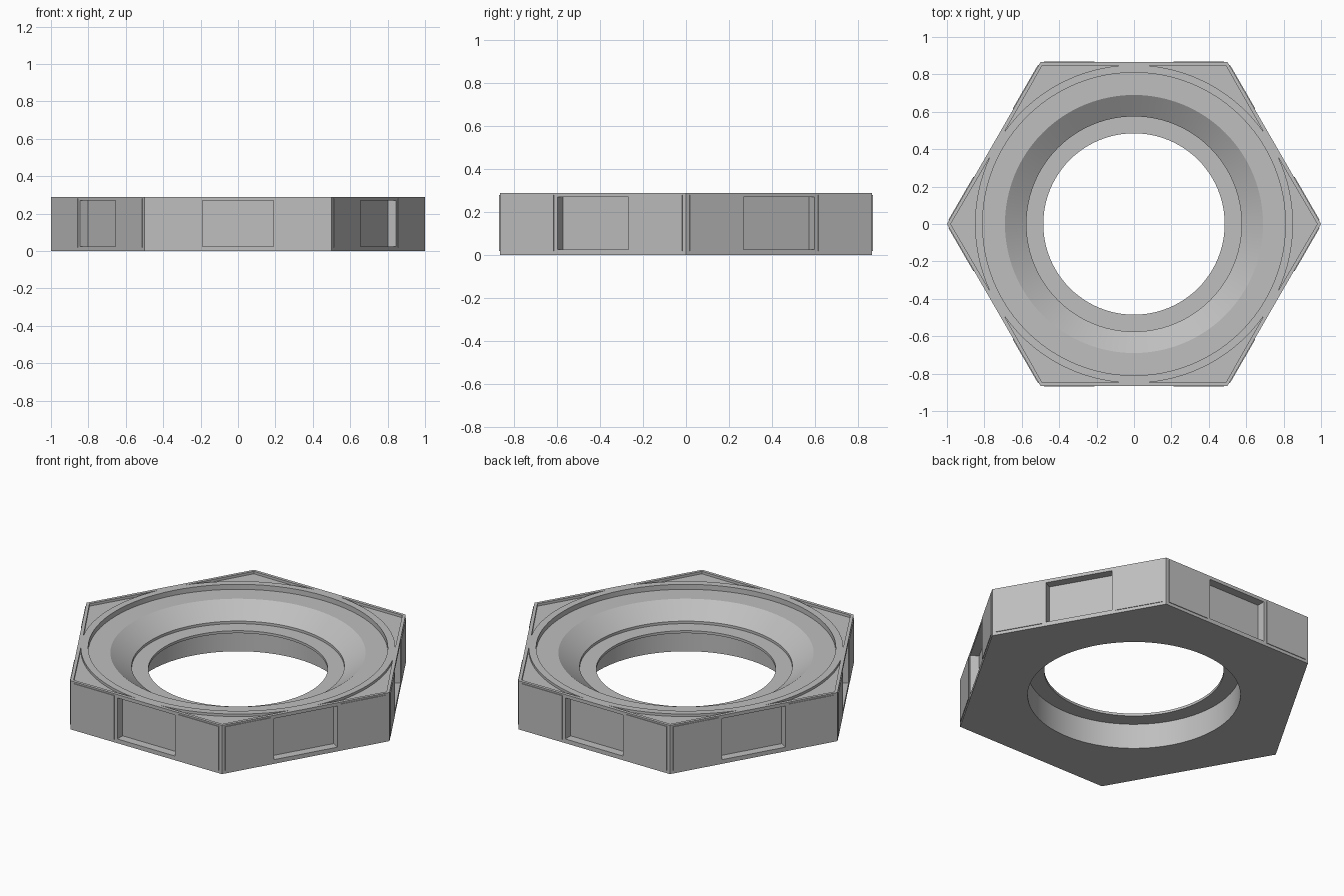
import bpy, bmesh, math
from mathutils import Matrix, Vector

if "Cube" in bpy.data.objects:
    bpy.data.objects.remove(bpy.data.objects["Cube"])

H = 0.29                      # overall height
APO = math.sqrt(3) / 2        # centre to side face
SEG = 96

grey = bpy.data.materials.new("steel grey")
grey.diffuse_color = (0.52, 0.52, 0.52, 1)
grey.use_nodes = True
grey.node_tree.nodes["Principled BSDF"].inputs["Base Color"].default_value = grey.diffuse_color


def finish(bm, name):
    bmesh.ops.recalc_face_normals(bm, faces=bm.faces[:])
    me = bpy.data.meshes.new(name)
    bm.to_mesh(me)
    bm.free()
    me.materials.append(grey)
    ob = bpy.data.objects.new(name, me)
    bpy.context.collection.objects.link(ob)
    return ob


def add_prism(bm, pts, z0, z1):
    """Upright prism over a flat outline."""
    low = [bm.verts.new((x, y, z0)) for x, y in pts]
    top = [bm.verts.new((x, y, z1)) for x, y in pts]
    n = len(pts)
    bm.faces.new(low[::-1])
    bm.faces.new(top)
    for i in range(n):
        j = (i + 1) % n
        bm.faces.new((low[i], low[j], top[j], top[i]))


def polar(r, deg):
    a = math.radians(deg)
    return (r * math.cos(a), r * math.sin(a))


def add_side_box(bm, side, s0, s1, d0, d1, z0, z1):
    """Box on one hex side: s runs along the side, d outward from the centre."""
    a = math.radians(30 + 60 * side)
    out = Vector((math.cos(a), math.sin(a)))
    along = Vector((-out.y, out.x))
    pts = [out * d + along * s for d, s in ((d0, s0), (d1, s0), (d1, s1), (d0, s1))]
    add_prism(bm, [tuple(p) for p in pts], z0, z1)


# Hexagonal body
bm = bmesh.new()
add_prism(bm, [polar(1, 60 * k) for k in range(6)], 0, H)
body = finish(bm, "hex_nut_body")

# Turned bore: top recess, cone, thin inner lip, lower counterbore
profile = [(0, -0.1), (0.575, -0.1), (0.575, 0.15), (0.485, 0.15), (0.485, 0.165),
           (0.575, 0.165), (0.575, 0.18), (0.69, 0.26), (0.81, 0.26), (0.81, 0.4), (0, 0.4)]
bm = bmesh.new()
vs = [bm.verts.new((r, 0, z)) for r, z in profile]
edges = [bm.edges.new(p) for p in zip(vs, vs[1:])]
bmesh.ops.spin(bm, geom=vs + edges, cent=(0, 0, 0), axis=(0, 0, 1),
               angle=math.tau, steps=SEG, use_duplicate=False)
bmesh.ops.remove_doubles(bm, verts=bm.verts[:], dist=1e-4)
bore = finish(bm, "bore_cutter")

# Shallow pockets in the top corners and square pockets in the sides
bm = bmesh.new()
for k in range(6):
    arc = [polar(0.85, 60 * k + 24.5 - 49 * i / 16) for i in range(17)]
    add_prism(bm, [polar(0.98, 60 * k)] + arc, H - 0.015, 0.4)
    add_side_box(bm, k, -0.19, 0.19, APO - 0.05, APO + 0.1, 0.025, 0.27)
pockets = finish(bm, "pocket_cutter")

for cutter in (bore, pockets):
    cutter.hide_render = True
    mod = body.modifiers.new("cut", 'BOOLEAN')
    mod.operation = 'DIFFERENCE'
    mod.solver = 'EXACT'
    mod.object = cutter
bpy.context.view_layer.objects.active = body
body.select_set(True)
for mod in list(body.modifiers):
    bpy.ops.object.modifier_apply(modifier=mod.name)
for cutter in (bore, pockets):
    bpy.data.objects.remove(cutter)
bpy.ops.object.shade_smooth_by_angle(angle=math.radians(25))

# Thin raised pads either side of each side pocket
bm = bmesh.new()
for k in range(6):
    for s0, s1 in ((-0.48, -0.21), (0.21, 0.48)):
        add_side_box(bm, k, s0, s1, APO - 0.003, APO + 0.004, 0.018, 0.28)
finish(bm, "side_pads")
